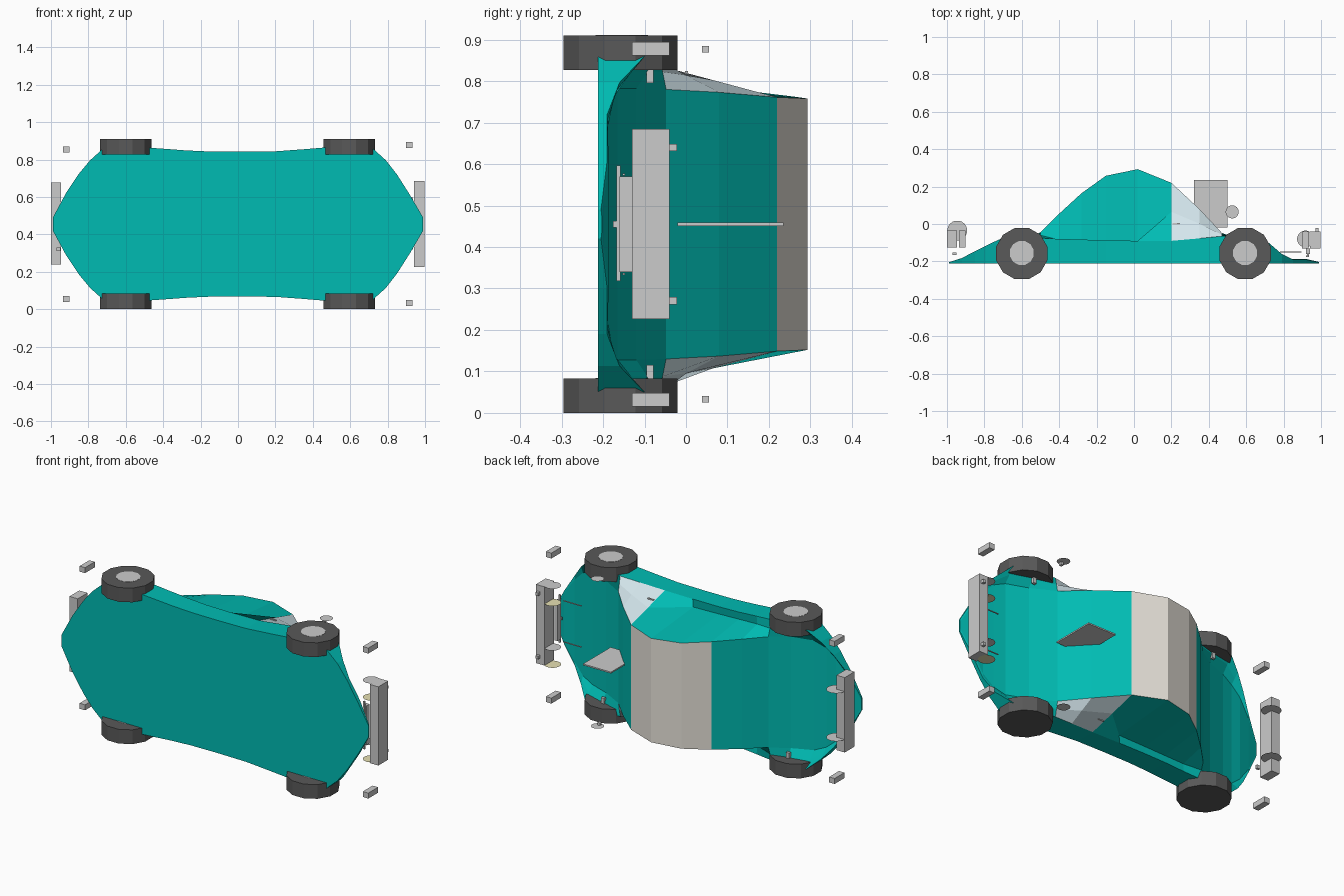
import bpy, bmesh, math
from mathutils import Matrix

if "Cube" in bpy.data.objects:
    bpy.data.objects.remove(bpy.data.objects["Cube"])

C = 0.455  # the car lies on its side: length on x, car-up on +y, width on z


def mat(name, rgb):
    m = bpy.data.materials.new(name)
    m.diffuse_color = (*rgb, 1)
    m.use_nodes = True
    m.node_tree.nodes["Principled BSDF"].inputs["Base Color"].default_value = m.diffuse_color
    return m


TEAL = mat("teal", (0.0, 0.50, 0.45))
CREAM = mat("cream", (0.80, 0.77, 0.70))
GLASS = mat("glass", (0.68, 0.82, 0.87))
TYRE = mat("tyre", (0.10, 0.10, 0.10))
AMBER = mat("lamp_yellow", (0.80, 0.75, 0.45))


def finish(name, bm, mats=()):
    me = bpy.data.meshes.new(name)
    bm.to_mesh(me)
    bm.free()
    for m in mats:
        me.materials.append(m)
    ob = bpy.data.objects.new(name, me)
    bpy.context.collection.objects.link(ob)
    return ob


def box(name, x0, x1, y0, y1, z0, z1, m=None):
    bm = bmesh.new()
    bmesh.ops.create_cube(bm, size=1)
    bmesh.ops.scale(bm, vec=(x1 - x0, y1 - y0, z1 - z0), verts=bm.verts)
    bmesh.ops.translate(bm, vec=((x0 + x1) / 2, (y0 + y1) / 2, (z0 + z1) / 2), verts=bm.verts)
    return finish(name, bm, [m] if m else [])


def disc(name, x, y, z, r, n=12, depth=0, m=None):
    bm = bmesh.new()
    rot = Matrix.Translation((x, y, z)) @ Matrix.Rotation(math.pi / n, 4, 'Z')
    if depth:
        bmesh.ops.create_cone(bm, cap_ends=True, segments=n, radius1=r, radius2=r, depth=depth, matrix=rot)
    else:
        bmesh.ops.create_circle(bm, cap_ends=True, segments=n, radius=r, matrix=rot)
    return finish(name, bm, [m] if m else [])


# body stations: x, half width, fender top, centre half width, centre top
STATIONS = [
    (-.99, .035, -.205, .02, -.204), (-.92, .165, -.182, .15, -.186),
    (-.85, .27, -.145, .24, -.170), (-.79, .342, -.115, .29, -.165),
    (-.72, .405, -.082, .32, -.150), (-.60, .41, -.070, .325, -.110),
    (-.50, .41, -.075, .323, -.045), (-.40, .403, -.080, .32, .055),
    (-.28, .394, -.083, .315, .165), (-.15, .388, -.088, .308, .258),
    (.02, .387, -.09, .303, .293), (.20, .389, -.09, .306, .220),
    (.35, .400, -.077, .318, .080), (.47, .41, -.065, .325, -.048),
    (.60, .41, -.065, .327, -.120), (.72, .405, -.100, .328, -.165),
    (.79, .342, -.160, .30, -.178), (.85, .265, -.19, .24, -.188),
    (.92, .155, -.19, .14, -.187), (.99, .035, -.205, .02, -.203)]


def section(x, w, h, c, top):
    """Half outline: floor edge, fender top, foot of the cabin side, roof edge."""
    if -.45 < x < .15:
        foot = (c + .035, h - .005)
    else:
        foot = ((w + c) / 2, (h + top) / 2)
    half = [(w, -.212), (w, h), foot, (c, top)]
    return [(x, y, C + z) for z, y in half] + [(x, y, C - z) for z, y in half[::-1]]


# body shell: side walls, sills, cabin sides and one long top strip
bm = bmesh.new()
rings = [[bm.verts.new(p) for p in section(*s)] for s in STATIONS]
for i in range(len(rings) - 1):
    xm = (STATIONS[i][0] + STATIONS[i + 1][0]) / 2
    for k in range(8):
        j = (k + 1) % 8
        f = bm.faces.new((rings[i][k], rings[i][j], rings[i + 1][j], rings[i + 1][k]))
        if k == 3 and -.28 < xm < .2:
            f.material_index = 1
        elif k in (1, 2, 4, 5) and .2 < xm < .47:
            f.material_index = 2
bm.faces.new(rings[0])
bm.faces.new(rings[-1])
bmesh.ops.recalc_face_normals(bm, faces=bm.faces)
finish("body", bm, [TEAL, CREAM, GLASS])

# parts repeated on both flanks
for s, side in ((1, "left"), (-1, "right")):
    for x, end in ((.594, "front"), (-.60, "rear")):
        disc(f"{end}_{side}_wheel", x, -.158, C + s * .4135, .142, 12, .083, TYRE)
        disc(f"{end}_{side}_hub", x, -.155, C + s * .4135 + .022, .066, 12, .041)
        box(f"{end}_{side}_axle", x - .01, x + .01, -.095, -.078, C + s * .36 - .02, C + s * .36 + .02)
    # corner blocks
    box(f"front_{side}_block", .897, .932, -.13, -.04, C + s * .423 - .016, C + s * .423 + .016)
    box(f"rear_{side}_block", -.935, -.90, -.125, -.035, C + s * .40 - .016, C + s * .40 + .016)
    # mirrors and handles
    disc(f"{side}_mirror", .525, .065, C + s * .43, .035, 20)
    box(f"{side}_mirror_stem", .517, .533, .039, .056, C + s * .422 - .008, C + s * .422 + .008)
    box(f"{side}_handle", .205, .245, -.003, .005, C + s * .366 - .004, C + s * .366 + .004)
    # lamps
    disc(f"{side}_outer_headlamp", .917, -.08, C + s * .23, .045, 20, 0, AMBER if s < 0 else None)
    disc(f"{side}_inner_headlamp", .917, -.08, C + s * .13, .045, 20, 0, AMBER if s > 0 else None)
    disc(f"{side}_tail_lamp", -.945, -.035, C + s * .14, .053, 20)
    # bumper studs and nose trim rods
    box(f"{side}_bumper_stud", .97, .986, -.04, -.022, C + s * .185 - .009, C + s * .185 + .009)
    box(f"{side}_nose_rod", .78, .895, -.153, -.147, C + s * .12 - .002, C + s * .12 + .002)

# bumpers, grille and small fittings
box("front_bumper", .942, .997, -.13, -.04, .226, .685)
box("rear_bumper", -1.0, -.947, -.125, -.035, .24, .677)
box("grille", .92, .94, -.16, -.13, .34, .57)
box("grille_lip", .925, .935, -.168, -.158, .318, .596)
box("rear_reflector", -.97, -.95, -.167, -.153, .31, .33)
box("nose_block", .92, .935, -.176, -.168, C - .008, C + .008)

# upright fin plate on the centre line
box("centre_plate", .32, .50, -.02, .235, C - .004, C + .004)
